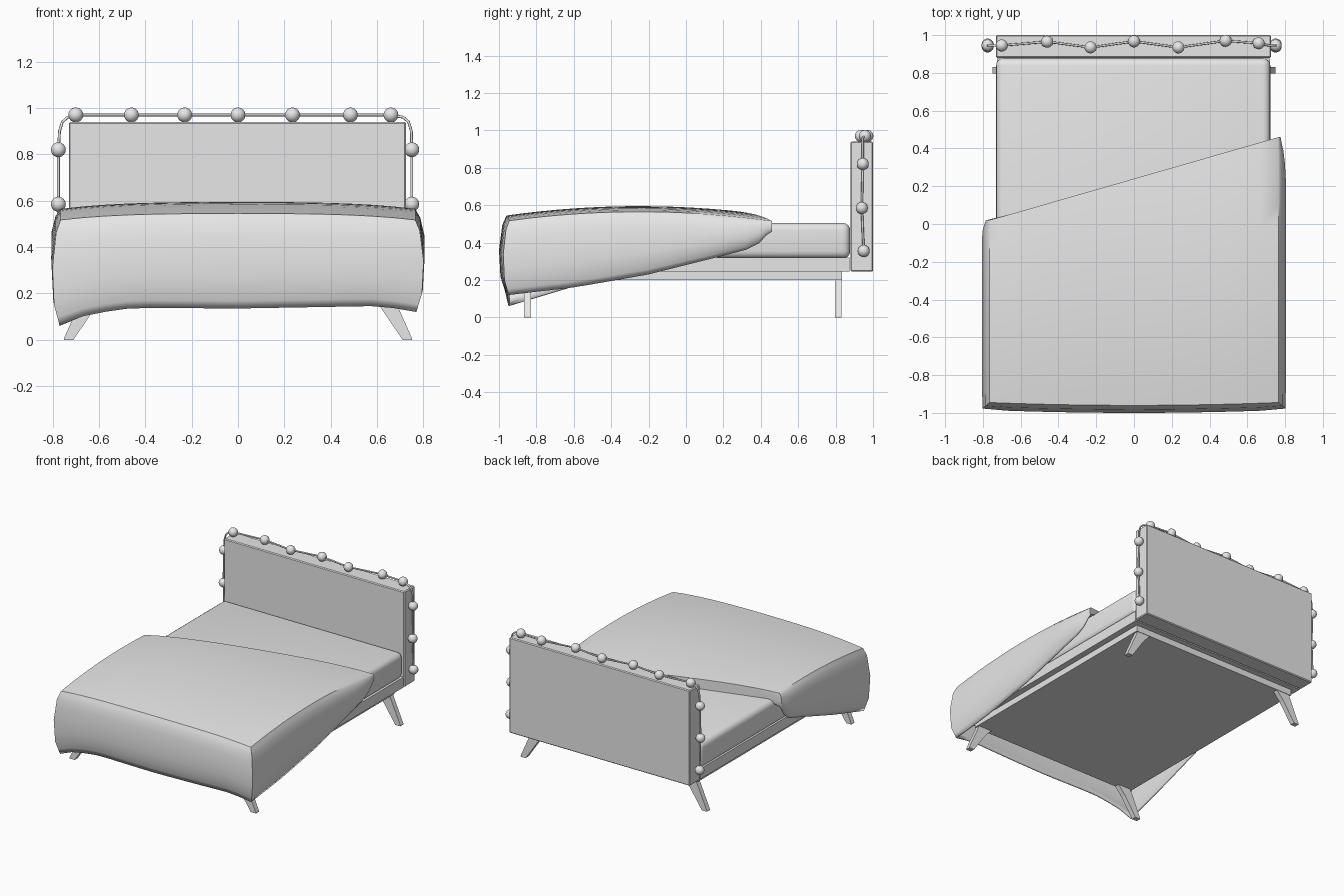
import bpy, bmesh, math
from mathutils import Vector

cube = bpy.data.objects.get("Cube")
if cube:
    bpy.data.objects.remove(cube, do_unlink=True)

grey = bpy.data.materials.new("plain_grey")
grey.use_nodes = True
grey.diffuse_color = (0.8, 0.8, 0.8, 1)
grey.node_tree.nodes["Principled BSDF"].inputs["Base Color"].default_value = (0.8, 0.8, 0.8, 1)


def finish(bm, name, angle=None):
    mesh = bpy.data.meshes.new(name)
    bm.to_mesh(mesh)
    bm.free()
    mesh.materials.append(grey)
    if angle:
        mesh.shade_smooth()
        mesh.set_sharp_from_angle(angle=math.radians(angle))
    obj = bpy.data.objects.new(name, mesh)
    bpy.context.collection.objects.link(obj)
    return obj


def box(name, low, high, bevel=0, segments=1):
    bm = bmesh.new()
    bmesh.ops.create_cube(bm, size=1)
    low, high = Vector(low), Vector(high)
    for v in bm.verts:
        v.co = (low + high) / 2 + v.co * (high - low)
    if bevel:
        bmesh.ops.bevel(bm, geom=bm.edges[:], offset=bevel, segments=segments,
                        profile=0.5, affect='EDGES')
    return finish(bm, name, 40 if segments > 1 else None)


def interp(points, t):
    if t <= points[0][0]:
        return points[0][1]
    for (a, va), (b, vb) in zip(points, points[1:]):
        if t <= b:
            return va + (vb - va) * (t - a) / (b - a)
    return points[-1][1]


# Headboard, mattress and frame
box("headboard", (-0.73, 0.88, 0.245), (0.725, 1.0, 0.94), 0.006)
box("mattress", (-0.73, -0.91, 0.315), (0.722, 0.878, 0.505), 0.04, 4)
box("platform", (-0.725, -0.91, 0.245), (0.72, 0.875, 0.32))
box("under_frame", (-0.68, -0.865, 0.2), (0.675, 0.835, 0.25))


# Splayed, tapering legs
def leg(name, side, y):
    bm = bmesh.new()
    outline = [(0.71, 0), (0.75, 0), (0.75, 0.008), (0.665, 0.2), (0.56, 0.2), (0.615, 0.14)]
    face = bm.faces.new([bm.verts.new((side * x, y, z)) for x, z in outline])
    out = bmesh.ops.extrude_face_region(bm, geom=[face])
    for v in out["geom"]:
        if isinstance(v, bmesh.types.BMVert):
            v.co.y += 0.036
    bmesh.ops.recalc_face_normals(bm, faces=bm.faces[:])
    finish(bm, name)


for side, label in ((1, "left"), (-1, "right")):
    leg("front_leg_" + label, side, -0.866)
    leg("back_leg_" + label, side, 0.796)

# Blanket: crowned top with a skewed back edge, and a skirt all round
right_hem = [(-0.95, 0.06), (-0.6, 0.165), (-0.05, 0.35), (0.02, 0.46)]
left_hem = [(-0.95, 0.12), (-0.6, 0.16), (-0.2, 0.23), (0.2, 0.33), (0.37, 0.375), (0.45, 0.46)]
front_hem = [(-0.765, 0.06), (-0.65, 0.11), (-0.45, 0.138), (0, 0.135), (0.62, 0.146), (0.765, 0.12)]
bulge = [(0, 0), (0.12, 0.022), (0.45, 0.04), (0.8, 0.032), (1, 0.005)]
levels = (0.05, 0.12, 0.25, 0.45, 0.65, 0.8, 0.92, 1)
COLS = 16
along = [0, 0.02, 0.05, 0.1] + [0.1 + 0.9 * k / 12 for k in range(1, 13)]

bm = bmesh.new()
grid = []
for t in reversed(along):
    row = []
    for i in range(COLS + 1):
        u = 2 * i / COLS - 1
        back, front = 0.24 + 0.22 * u, -0.96 + 0.015 * u * u
        y = back + (front - back) * t
        z = 0.545 + 0.05 * (1 - ((y + 0.25) / 0.71) ** 2) - 0.012 * u * u - 0.018 * u ** 4
        row.append(bm.verts.new((0.765 * u, y, z)))
    grid.append(row)
for a, b in zip(grid, grid[1:]):
    for i in range(COLS):
        bm.faces.new((a[i], a[i + 1], b[i + 1], b[i]))

# Perimeter as (vertex, outward direction, hem height), counter-clockwise
rim = [(v, Vector((0, -1, 0)), interp(front_hem, v.co.x)) for v in grid[0]]
rim[0][1].x, rim[-1][1].x = -0.9, 0.9
rim[0][1].y = rim[-1][1].y = -0.8
rim += [(r[-1], Vector((1, 0, 0)), interp(left_hem, r[-1].co.y)) for r in grid[1:]]
rim += [(v, Vector((0, 0, 0)), 0.5) for v in grid[-1][-2:0:-1]]
rim += [(r[0], Vector((-1, 0, 0)), interp(right_hem, r[0].co.y)) for r in grid[:0:-1]]
previous = [v for v, d, h in rim]
for s in levels:
    ring = []
    for v, d, hem in rim:
        drop = v.co.z - hem
        out = interp(bulge, s) * min(1, drop / 0.2)
        ring.append(bm.verts.new(v.co + d * out - Vector((0, 0, drop * s))))
    for k in range(len(ring)):
        n = (k + 1) % len(ring)
        bm.faces.new((previous[k], ring[k], ring[n], previous[n]))
    previous = ring
blanket = finish(bm, "blanket", 45)
solid = blanket.modifiers.new("thickness", 'SOLIDIFY')
solid.thickness = 0.012
solid.offset = -1

# String of round lights over the headboard
top = [(-0.7, 0.945), (-0.46, 0.965), (-0.23, 0.935), (0, 0.967),
       (0.235, 0.935), (0.485, 0.97), (0.66, 0.957)]
sides = [(0.95, 0.355), (0.94, 0.585), (0.945, 0.82)]
left_balls = [(-0.775, y, z) for y, z in sides]
right_balls = [(0.75, y, z) for y, z in sides]
top_balls = [(x, y, 0.97) for x, y in top]


def corner(x, direction):
    return [(x, 0.945, 0.9), (x + direction * 0.012, 0.945, 0.94), (x + direction * 0.035, 0.945, 0.96)]


path = left_balls + corner(-0.77, 1) + top_balls + corner(0.748, -1)[::-1] + right_balls[::-1]
curve = bpy.data.curves.new("light_string", 'CURVE')
curve.dimensions = '3D'
curve.bevel_depth = 0.006
curve.bevel_resolution = 2
curve.use_fill_caps = True
spline = curve.splines.new('POLY')
spline.points.add(len(path) - 1)
for point, co in zip(spline.points, path):
    point.co = (*co, 1)
curve.materials.append(grey)
bpy.context.collection.objects.link(bpy.data.objects.new("light_string", curve))

for k, co in enumerate(left_balls + top_balls + right_balls):
    bm = bmesh.new()
    bmesh.ops.create_uvsphere(bm, u_segments=20, v_segments=12, radius=0.032)
    bmesh.ops.translate(bm, verts=bm.verts[:], vec=co)
    finish(bm, "light_ball_%d" % (k + 1), 60)
